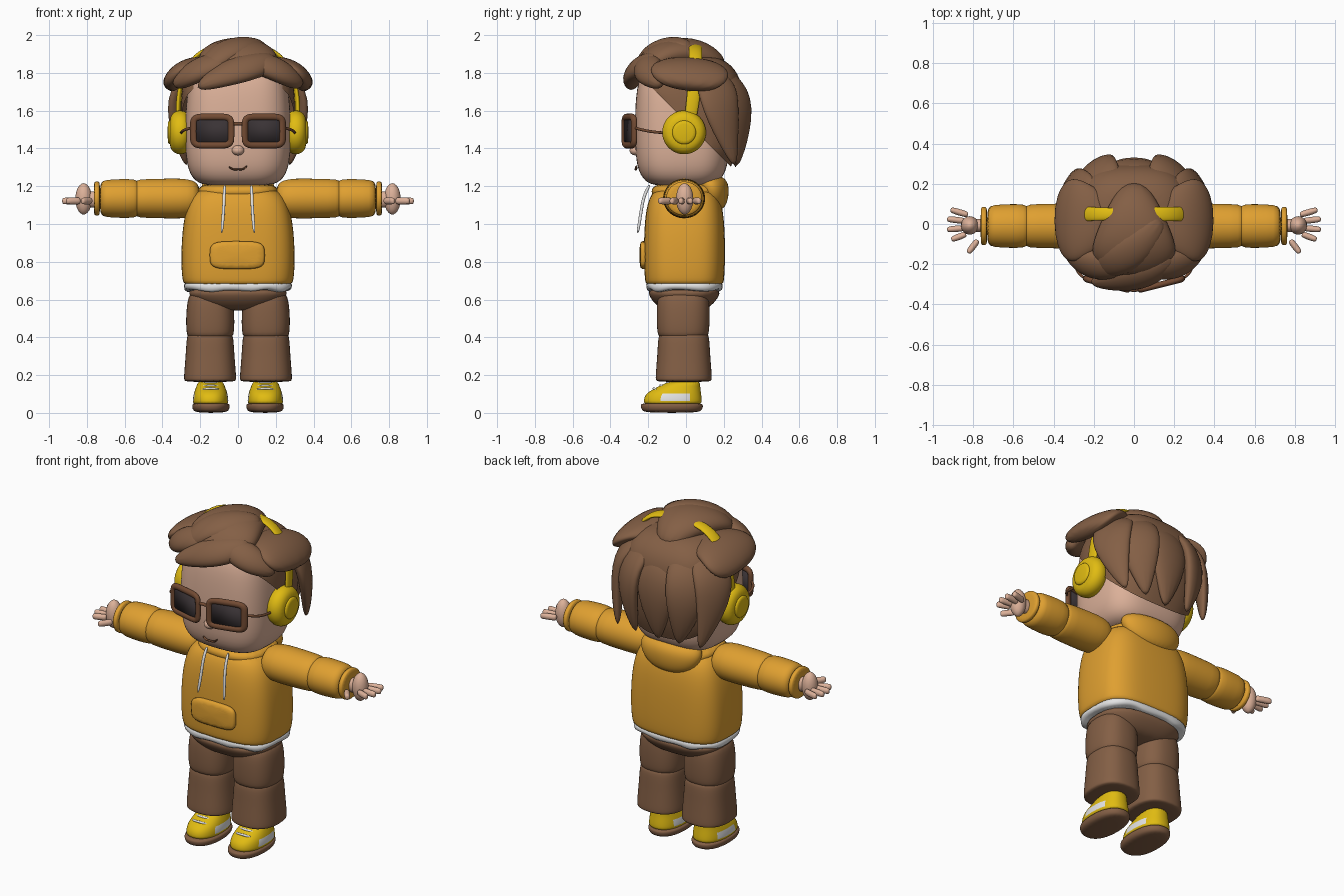
import bpy
import bmesh
from math import cos, sin, pi
from mathutils import Vector

cube = bpy.data.objects.get("Cube")
if cube:
    bpy.data.objects.remove(cube, do_unlink=True)


def material(name, red, green, blue):
    mat = bpy.data.materials.new(name)
    mat.use_nodes = True
    colour = (red, green, blue, 1)
    mat.diffuse_color = colour
    mat.node_tree.nodes["Principled BSDF"].inputs["Base Color"].default_value = colour
    return mat


brown = material("warm brown", .23, .115, .06)
frame_brown = material("frame brown", .17, .07, .033)
orange = material("hoodie orange", .74, .35, .03)
yellow = material("bright yellow", .75, .5, .006)
skin = material("skin", .72, .44, .32)
white = material("white", .78, .78, .78)
dark = material("dark lens", .042, .033, .036)


def superellipse(angle, power):
    c, s = cos(angle), sin(angle)
    bend = lambda v: (1 if v > 0 else -1) * abs(v) ** (2 / power)
    return bend(c), bend(s)


def skin_rings(name, rings, mat, mirror=False, sub=2, closed=False):
    """Join rings of points into a smooth, subdivided surface."""
    bm = bmesh.new()
    loops = [[bm.verts.new(p) for p in ring] for ring in rings]
    pairs = list(zip(loops, loops[1:]))
    if closed:
        pairs.append((loops[-1], loops[0]))
    else:
        bm.faces.new(loops[0])
        bm.faces.new(loops[-1])
    count = len(loops[0])
    for a, b in pairs:
        for i in range(count):
            j = (i + 1) % count
            bm.faces.new((a[i], a[j], b[j], b[i]))
    bmesh.ops.recalc_face_normals(bm, faces=bm.faces)
    mesh = bpy.data.meshes.new(name)
    bm.to_mesh(mesh)
    bm.free()
    mesh.shade_smooth()
    mesh.materials.append(mat)
    obj = bpy.data.objects.new(name, mesh)
    bpy.context.collection.objects.link(obj)
    if mirror:
        obj.modifiers.new("mirror", "MIRROR").use_mirror_merge = False
    if sub:
        smooth = obj.modifiers.new("smooth", "SUBSURF")
        smooth.levels = smooth.render_levels = sub
    return obj


def loft(name, sections, mat, axis="Z", power=2, n=24, **options):
    """Sections are (position, centre a, centre b, radius a, radius b)."""
    place = {"Z": lambda t, a, b: (a, b, t),
             "X": lambda t, a, b: (t, a, b),
             "Y": lambda t, a, b: (a, t, b)}[axis]
    rings = []
    for t, ca, cb, ra, rb in sections:
        ring = []
        for i in range(n):
            u, v = superellipse(2 * pi * i / n, power)
            ring.append(place(t, ca + ra * u, cb + rb * v))
        rings.append(ring)
    return skin_rings(name, rings, mat, **options)


def sweep(name, points, widths, thick, mat, centre=(0, 0, 1.55), n=10, closed=False, **options):
    """Flattened tube along points, its flat side turned away from centre."""
    pts = [Vector(p) for p in points]
    if not isinstance(widths, (list, tuple)):
        widths = [widths] * len(pts)
    last, widest, rings = len(pts) - 1, max(widths), []
    for i, p in enumerate(pts):
        if closed:
            tangent = pts[(i + 1) % len(pts)] - pts[i - 1]
        else:
            tangent = pts[min(i + 1, last)] - pts[max(i - 1, 0)]
        tangent.normalize()
        out = p - Vector(centre)
        out = (out - tangent * out.dot(tangent)).normalized()
        side = tangent.cross(out)
        t = thick * min(1, widths[i] / widest + .25)
        rings.append([p + side * widths[i] * cos(2 * pi * k / n) + out * t * sin(2 * pi * k / n)
                      for k in range(n)])
    return skin_rings(name, rings, mat, closed=closed, **options)


def ball(name, centre, radii, mat, **options):
    x, y, z = centre
    rx, ry, rz = radii
    steps = [pi * (i + .3) / 8.6 for i in range(9)]
    return loft(name, [(z - rz * cos(a), x, y, rx * sin(a), ry * sin(a)) for a in steps],
                mat, n=16, sub=1, **options)


# Head and face
loft("head", [(z, 0, -.02, rx, ry) for z, rx, ry in (
    (1.2, .15, .13), (1.22, .23, .2), (1.3, .275, .245), (1.45, .283, .252), (1.6, .28, .252),
    (1.75, .265, .24), (1.83, .22, .2), (1.86, .14, .12))], skin, power=3)
ball("nose", (0, -.268, 1.39), (.034, .032, .027), skin)
sweep("mouth", [(-.05, -.262, 1.305), (-.025, -.266, 1.285), (0, -.267, 1.292),
                (.025, -.266, 1.285), (.05, -.262, 1.31)], .006, .008, frame_brown, centre=(0, 0, 1.3), n=6)

# Glasses, each lens slanting back from the bridge
rim = []
for i in range(32):
    u, v = superellipse(2 * pi * (i + .5) / 32, 6)
    rim.append((.137 + .1 * u, -.3, 1.492 + .075 * v))
frames = sweep("glasses_frames", rim, .017, .019, frame_brown, centre=(.137, -.3, 1.492),
               closed=True, mirror=True, sub=1)
lenses = loft("glasses_lenses", [(y, .137, 1.492, .098, .073) for y in (-.307, -.293)], dark,
              axis="Y", power=6, n=32, mirror=True, sub=0)
for part in (frames, lenses):
    for v in part.data.vertices:
        v.co.y += .25 * (v.co.x - .137)
sweep("glasses_bridge", [(-.04, -.325, 1.525), (0, -.33, 1.535), (.04, -.325, 1.525)], .01, .01, frame_brown)
sweep("glasses_temples", [(.24, -.275, 1.51), (.285, -.24, 1.5), (.298, -.18, 1.487), (.3, -.1, 1.482)],
      .008, .008, frame_brown, mirror=True)

# Headphones
arc = [(.315, .01, 1.48), (.318, .03, 1.6), (.31, .045, 1.72), (.265, .05, 1.85), (.18, .05, 1.925), (.08, .05, 1.945)]
arc += [(-x, y, z) for x, y, z in reversed(arc)]
sweep("headphone_band", arc, [.03, .036, .038, .038, .038, .038] * 2, .014, yellow)
loft("headphone_cups", [(x, -.01, 1.485, r, r) for x, r in (
    (.255, .08), (.275, .115), (.32, .12), (.35, .1), (.363, .07))], yellow, axis="X", mirror=True)
loft("headphone_discs", [(x, -.01, 1.485, r, r) for x, r in ((.34, .065), (.366, .065), (.373, .055))],
     yellow, axis="X", mirror=True, sub=1)

# Hair cap, cut along the slanting hairline
cap = loft("hair_cap", [(z, 0, .03, rx, ry) for z, rx, ry in (
    (1.28, .23, .2), (1.4, .285, .25), (1.55, .302, .275), (1.7, .305, .275),
    (1.8, .28, .25), (1.87, .2, .18), (1.89, .1, .1))], brown, power=2.7)
bm = bmesh.new()
bm.from_mesh(cap.data)
bmesh.ops.bisect_plane(bm, geom=bm.verts[:] + bm.edges[:] + bm.faces[:], plane_co=(0, 0, 1.54),
                       plane_no=(0, 1, 1), clear_inner=True)
bm.to_mesh(cap.data)
bm.free()

# Hair locks: back, sides, fringe and the swept quiff
locks = [
    ("back_lock", [(0, .1, 1.85), (0, .27, 1.75), (0, .3, 1.55), (0, .26, 1.29)], (.05, .13, .13, .015), .05, False),
    ("back_side_locks", [(.06, .1, 1.85), (.18, .25, 1.75), (.2, .29, 1.56), (.14, .27, 1.3)],
     (.05, .12, .12, .015), .05, True),
    ("outer_locks", [(.14, .1, 1.84), (.29, .16, 1.75), (.325, .19, 1.58), (.27, .26, 1.3)],
     (.05, .13, .11, .015), .045, True),
    ("side_tufts", [(.12, .02, 1.84), (.24, .02, 1.84), (.33, .02, 1.79), (.375, .01, 1.71)],
     (.12, .2, .23, .14), .055, True),
    ("fringe_locks", [(.04, -.2, 1.86), (.16, -.21, 1.84), (.26, -.19, 1.79), (.34, -.13, 1.73)],
     (.06, .09, .08, .03), .055, True),
    ("quiff", [(0, .2, 1.82), (0, .1, 1.9), (0, -.05, 1.91), (0, -.16, 1.87), (0, -.23, 1.76)],
     (.06, .13, .2, .23, .16), .095, False),
    ("quiff_ridge", [(.14, .03, 1.93), (.04, -.1, 1.95), (-.11, -.19, 1.9), (-.2, -.22, 1.77)],
     (.05, .1, .1, .05), .055, False),
    ("quiff_swoop", [(.2, -.15, 1.87), (.09, -.24, 1.84), (-.06, -.275, 1.8), (-.22, -.29, 1.72)],
     (.05, .09, .09, .025), .055, False),
]
for name, path, widths, thick, mirrored in locks:
    sweep(name, path, widths, thick, brown, mirror=mirrored, n=12)

# Hoodie body, collar, hood and pocket
loft("hoodie_body", [(z, 0, -.008, rx, ry) for z, rx, ry in (
    (.67, .28, .2), (.69, .295, .21), (.78, .303, .216), (.93, .3, .216), (1.06, .283, .208),
    (1.15, .25, .185), (1.2, .18, .14))], orange, power=3.2)
loft("hoodie_collar", [(z, 0, 0, rx, ry) for z, rx, ry in ((1.13, .2, .17), (1.17, .22, .19), (1.22, .2, .17))],
     orange, power=2.6)
loft("hood", [(z, 0, y, rx, ry) for z, y, rx, ry in (
    (1.07, .15, .08, .04), (1.11, .15, .16, .07), (1.18, .14, .2, .09), (1.23, .13, .19, .09), (1.26, .12, .14, .06))],
     orange)
loft("pocket", [(y, -.004, .835, rx, rz) for y, rx, rz in (
    (-.2, .15, .077), (-.235, .15, .077), (-.247, .13, .06))], orange, axis="Y", power=4, sub=1)
for side, x in (("right", -.07), ("left", .07)):
    sweep(side + "_drawstring", [(x, -.19, 1.21), (x * 1.05, -.225, 1.15), (x * 1.1, -.24, 1.05), (x * 1.25, -.257, .945)],
          .009, .009, white, centre=(0, 0, 1.1), n=8)

# White shirt hem with a wavy lower edge
hem = loft("shirt_hem", [(z, 0, -.008, r, r - .083) for z, r in (
    (.642, .275), (.652, .283), (.68, .288), (.7, .28))], white, power=3.2, n=48, sub=1)
for v in hem.data.vertices:
    if v.co.z < .66:
        v.co.z += .008 * sin(31 * v.co.x + 17 * v.co.y)

# Sleeves in puffed sections
for name, profile in (
        ("upper_sleeves", ((.2, .07), (.235, .098), (.3, .108), (.42, .105), (.53, .104), (.56, .085))),
        ("lower_sleeves", ((.51, .085), (.545, .104), (.62, .104), (.7, .1), (.735, .09))),
        ("sleeve_cuffs", ((.73, .085), (.738, .091), (.757, .091), (.764, .085)))):
    loft(name, [(x, -.01, 1.135, r * 1.06, r) for x, r in profile], orange, axis="X", mirror=True, sub=1)

# Hands
ball("palms", (.817, -.007, 1.133), (.046, .048, .084), skin, mirror=True)
sweep("wrists", [(.73, -.007, 1.13), (.77, -.007, 1.13), (.81, -.007, 1.13)], .035, .045, skin, centre=(.8, 0, 0), mirror=True)
for name, base, tip in (
        ("first_fingers", (.835, -.05), (.91, -.078)), ("middle_fingers", (.84, -.02), (.932, -.028)),
        ("ring_fingers", (.84, .015), (.932, .025)), ("little_fingers", (.825, .045), (.915, .072)),
        ("thumbs", (.777, -.08), (.827, -.145))):
    a, b = Vector((*base, 1.122)), Vector((*tip, 1.122))
    sweep(name, [a, a.lerp(b, .2), a.lerp(b, .8), b], (.013, .017, .017, .011), .019, skin,
          centre=(.8, 0, 0), mirror=True)

# Trousers
loft("hips", [(z, 0, -.01, rx, ry) for z, rx, ry in (
    (.54, .13, .1), (.57, .21, .15), (.62, .262, .19), (.67, .27, .195))], brown, power=2.7)
loft("upper_legs", [(z, .147, -.015, rx, ry) for z, rx, ry in (
    (.39, .115, .125), (.42, .127, .138), (.5, .13, .142), (.6, .122, .14), (.65, .1, .12))],
     brown, power=2.5, mirror=True)
loft("lower_legs", [(z, .148, -.012, rx, ry) for z, rx, ry in (
    (.163, .132, .144), (.175, .14, .151), (.22, .137, .148), (.32, .129, .14), (.41, .124, .136), (.43, .11, .12))],
     brown, power=2.5, mirror=True)

# Shoes, with white side panels and laces
shoes = loft("shoes", [(z, .145, y, rx, ry) for z, y, rx, ry in (
    (.04, -.07, .09, .15), (.06, -.07, .096, .156), (.105, -.068, .09, .148),
    (.14, -.035, .075, .11), (.175, 0, .065, .075))], yellow, n=32, power=2.3, mirror=True)
shoes.data.materials.append(white)
for face in shoes.data.polygons:
    c = face.center
    if .06 < c.z < .105 and -.14 < c.y < .02 and abs(face.normal.x) > .6:
        face.material_index = 1
loft("soles", [(z, .143, -.075, rx, ry) for z, rx, ry in (
    (0, .075, .14), (.015, .098, .162), (.04, .102, .168), (.055, .095, .16))], brown, power=2.3, mirror=True)
for i in range(3):
    y, z = -.168 + .036 * i, .128 + .015 * i
    sweep("laces_%d" % (i + 1), [(.095, y + .015, z - .008), (.12, y, z), (.145, y - .004, z + .003),
                                 (.17, y, z), (.195, y + .015, z - .008)],
          .007, .007, white, centre=(.145, 0, 0), n=8, mirror=True, sub=1)
